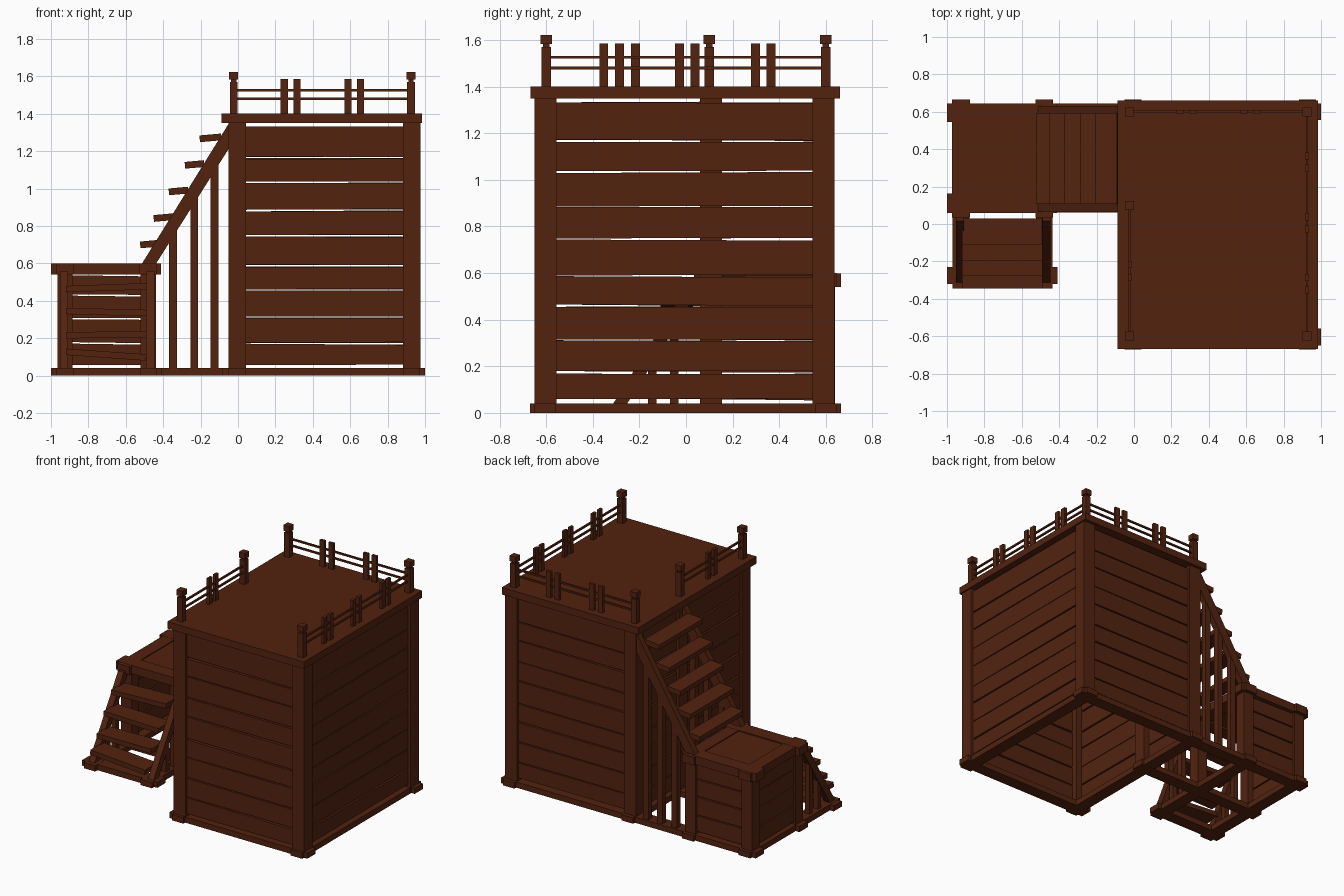
import bpy, bmesh, math, random
from mathutils import Matrix, Vector

if "Cube" in bpy.data.objects:
    bpy.data.objects.remove(bpy.data.objects["Cube"])

random.seed(4)
wood = bpy.data.materials.new("dark brown wood")
wood.diffuse_color = (0.085, 0.0165, 0.0048, 1)
wood.use_nodes = True
wood.node_tree.nodes["Principled BSDF"].inputs["Base Color"].default_value = wood.diffuse_color


def prism(name, pts, axis, a, b, rot=None):
    """Extrude a flat profile along x or y between a and b."""
    bm = bmesh.new()

    def put(p, t):
        return (t, p[0], p[1]) if axis == 'x' else (p[0], t, p[1])
    lo = [bm.verts.new(put(p, a)) for p in pts]
    hi = [bm.verts.new(put(p, b)) for p in pts]
    bm.faces.new(lo)
    bm.faces.new(hi[::-1])
    n = len(pts)
    for i in range(n):
        j = (i + 1) % n
        bm.faces.new((lo[i], hi[i], hi[j], lo[j]))
    bmesh.ops.recalc_face_normals(bm, faces=bm.faces)
    if rot:
        c = sum((v.co for v in bm.verts), Vector()) / len(bm.verts)
        bmesh.ops.rotate(bm, cent=c, verts=bm.verts,
                         matrix=Matrix.Rotation(rot[1], 3, rot[0]))
    me = bpy.data.meshes.new(name)
    bm.to_mesh(me)
    bm.free()
    me.materials.append(wood)
    ob = bpy.data.objects.new(name, me)
    bpy.context.collection.objects.link(ob)
    return ob


def box(name, x0, x1, y0, y1, z0, z1, rot=None):
    return prism(name, [(x0, z0), (x1, z0), (x1, z1), (x0, z1)], 'y', y0, y1, rot)


def wall(name, along, a, b, t0, t1, gaps):
    """Stack of rough planks separated by narrow uneven gaps."""
    def jit():
        g = random.uniform(0.001, 0.008)
        return g
    edges = []
    for z in gaps:
        edges.append([(z - jit(), z + jit()) for _ in range(2)])
    for i in range(len(gaps) - 1):
        l0, r0 = edges[i][0][1], edges[i][1][1]
        l1, r1 = edges[i + 1][0][0], edges[i + 1][1][0]
        pts = [(a, l0), (b, r0), (b, r1), (a, l1)]
        prism(name, pts, 'y' if along == 'x' else 'x', t0, t1)


# base beams, lapped at the corners
H = 0.04
box("base_beam_back", -1, 1, 0.555, 0.645, 0, H)
box("base_beam_middle", -1, 0.06, 0.062, 0.155, 0, H)
box("base_beam_front", -0.085, 1, -0.65, -0.56, 0, H)
box("base_beam_stair_front", -1, -0.41, -0.32, -0.23, 0, H)
for x, y0 in ((-0.925, -0.345), (-0.48, -0.345), (-0.005, -0.67), (0.928, -0.67)):
    box("base_side_beam", x - 0.045, x + 0.045, y0, 0.665, 0, H + 0.001)

# tower posts and deck
for x in (-0.005, 0.928):
    for y in (-0.603, 0.59):
        box("tower_post", x - 0.047, x + 0.047, y - 0.047, y + 0.047, 0.005, 1.36)
box("tower_middle_post", -0.052, 0.042, 0.06, 0.155, 0.005, 1.36)
box("tower_deck", -0.088, 0.985, -0.667, 0.66, 1.35, 1.40)

# tower plank walls
G = [0.056, 0.172, 0.313, 0.458, 0.588, 0.747, 0.885, 1.035, 1.165, 1.338]
wall("front_plank", 'x', 0.03, 0.89, -0.632, -0.60, G)
wall("back_plank", 'x', 0.03, 0.89, 0.588, 0.62, G)
wall("right_plank", 'y', -0.565, 0.555, 0.925, 0.957, G)
wall("left_plank", 'y', -0.565, 0.07, -0.034, -0.002, G)
wall("left_plank_behind_stairs", 'y', 0.145, 0.555, -0.034, -0.002, G)

# landing: posts, top frame, panel and planks
for x in (-0.925, -0.48):
    for y in (0.108, 0.598):
        box("landing_post", x - 0.041, x + 0.041, y - 0.041, y + 0.041, 0, 0.56)
    box("landing_side_beam", x - 0.047, x + 0.047, 0.035, 0.665, 0.541, 0.599)
box("landing_front_beam", -1, -0.412, 0.06, 0.162, 0.54, 0.60)
box("landing_back_beam", -1, -0.412, 0.545, 0.645, 0.54, 0.60)
box("landing_panel", -0.9, -0.5, 0.13, 0.57, 0.555, 0.592)
G2 = [0.052, 0.172, 0.305, 0.43, 0.538]
wall("landing_back_plank", 'x', -0.89, -0.51, 0.595, 0.622, G2)
wall("landing_left_plank", 'y', 0.14, 0.565, -0.953, -0.926, G2)

# lower stairs
for x in (-0.93, -0.468):
    prism("lower_stringer", [(-0.325, 0.02), (-0.265, 0.02), (0.075, 0.56), (0.015, 0.56)],
          'x', x - 0.022, x + 0.022)
    for y in (-0.145, -0.05):
        box("lower_baluster", x - 0.018, x + 0.018, y - 0.018, y + 0.018, 0,
            0.02 + (y + 0.295) * 1.588)
for z, y, r in ((0.112, -0.275, 0.07), (0.218, -0.205, -0.01), (0.34, -0.125, 0.025), (0.47, -0.04, -0.035)):
    box("lower_tread", -0.92, -0.49, y - 0.07, y + 0.07, z - 0.017, z + 0.017, ('Y', r))

# upper stairs
for y0, y1 in ((0.068, 0.112), (0.588, 0.632)):
    prism("upper_stringer", [(-0.525, 0.58), (-0.45, 0.58), (-0.045, 1.22), (-0.045, 1.355)],
          'y', y0, y1)
    for x in (-0.348, -0.234, -0.126):
        box("upper_baluster", x - 0.021, x + 0.021, y0 + 0.002, y1 - 0.002, 0,
            0.655 + (x + 0.45) * 1.6)
for i, (x, w) in enumerate(((-0.475, 0.048), (-0.395, 0.056), (-0.318, 0.052), (-0.232, 0.052), (-0.147, 0.058))):
    z = 0.703 + i * 0.142
    box("upper_tread", x - w, x + w, 0.107, 0.593, z - 0.018, z + 0.018, ('Y', -0.09))

# railing posts with caps
XL, XR, YF, YB = -0.023, 0.925, -0.6, 0.6
for x, y in ((XL, YF), (XL, YB), (XL, 0.1), (XR, YF), (XR, YB)):
    box("rail_post", x - 0.021, x + 0.021, y - 0.021, y + 0.021, 1.39, 1.57)
    box("rail_post_neck", x - 0.014, x + 0.014, y - 0.014, y + 0.014, 1.57, 1.585)
    box("rail_post_cap", x - 0.024, x + 0.024, y - 0.024, y + 0.024, 1.582, 1.622)

# rails and paired balusters
r = 0.006
for z in (1.48, 1.526):
    box("back_rail", XL, XR, YB - r, YB + r, z - r, z + r)
    box("right_rail", XR - r, XR + r, YF, YB, z - r, z + r)
    box("left_rail", XL - r, XL + r, YF, 0.1, z - r, z + r)
for x in (0.247, 0.315, 0.588, 0.655):
    box("back_rail_baluster", x - 0.019, x + 0.019, YB - 0.01, YB + 0.01, 1.395, 1.585)
side = [(XR, y) for y in (-0.353, -0.285, -0.028, 0.039, 0.298, 0.364)]
side += [(XL, y) for y in (-0.285, -0.217)]
for x, y in side:
    box("side_rail_baluster", x - 0.01, x + 0.01, y - 0.019, y + 0.019, 1.395, 1.585)
